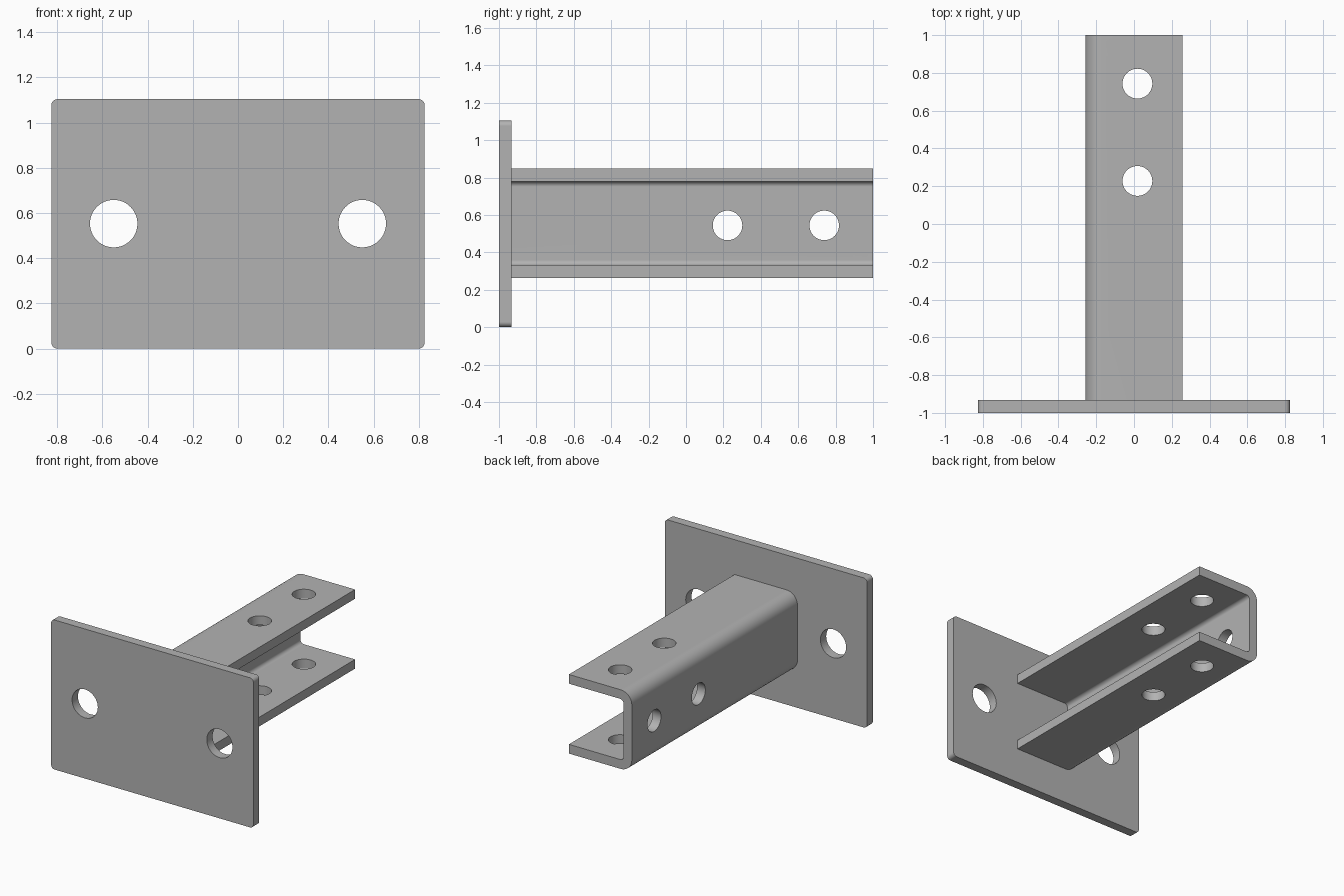
import bpy, bmesh, math
from mathutils import Vector

if "Cube" in bpy.data.objects:
    bpy.data.objects.remove(bpy.data.objects["Cube"], do_unlink=True)

steel = bpy.data.materials.new("grey_steel")
steel.use_nodes = True
grey = (0.45, 0.45, 0.45, 1)
steel.diffuse_color = grey
steel.node_tree.nodes["Principled BSDF"].inputs["Base Color"].default_value = grey


def rounded(corners, steps=8):
    """Outline from (x, z, radius) corners, with a true arc at each rounded one."""
    out = []
    for i, (x, z, r) in enumerate(corners):
        p = Vector((x, z))
        if r == 0:
            out.append(p)
            continue
        a = (Vector(corners[i - 1][:2]) - p).normalized()
        b = (Vector(corners[(i + 1) % len(corners)][:2]) - p).normalized()
        centre = p + (a + b) * r
        for k in range(steps + 1):
            t = k / steps * math.pi / 2
            out.append(centre - b * r * math.cos(t) - a * r * math.sin(t))
    return out


def extrude_profile(name, outline, y0, y1):
    bm = bmesh.new()
    face = bm.faces.new([bm.verts.new((p.x, y0, p.y)) for p in outline])
    new = bmesh.ops.extrude_face_region(bm, geom=[face])["geom"]
    verts = [g for g in new if isinstance(g, bmesh.types.BMVert)]
    bmesh.ops.translate(bm, verts=verts, vec=(0, y1 - y0, 0))
    bmesh.ops.recalc_face_normals(bm, faces=bm.faces)
    mesh = bpy.data.meshes.new(name)
    bm.to_mesh(mesh)
    bm.free()
    mesh.materials.append(steel)
    obj = bpy.data.objects.new(name, mesh)
    bpy.context.collection.objects.link(obj)
    return obj


def select_only(obj):
    bpy.ops.object.select_all(action='DESELECT')
    obj.select_set(True)
    bpy.context.view_layer.objects.active = obj


def drill(obj, location, radius, depth, rotation):
    bpy.ops.mesh.primitive_cylinder_add(vertices=48, radius=radius, depth=depth,
                                        location=location, rotation=rotation)
    cutter = bpy.context.object
    cutter.hide_render = True
    cutter.data.materials.append(steel)
    select_only(obj)
    mod = obj.modifiers.new("hole", 'BOOLEAN')
    mod.operation = 'DIFFERENCE'
    mod.solver = 'EXACT'
    mod.object = cutter
    bpy.ops.object.modifier_apply(modifier=mod.name)
    bpy.data.objects.remove(cutter, do_unlink=True)


def finish(obj):
    select_only(obj)
    bpy.ops.object.shade_smooth_by_angle(angle=math.radians(30))
    mod = obj.modifiers.new("flat_normals", 'WEIGHTED_NORMAL')
    mod.keep_sharp = True


quarter = math.pi / 2
thick = 0.068

# Mounting plate with rounded corners and two bolt holes
w, h, r = 0.826, 1.104, 0.028
plate = extrude_profile("mounting_plate", rounded(
    [(-w, 0, r), (w, 0, r), (w, h, r), (-w, h, r)]), -1, -1 + thick)
for side in (-1, 1):
    drill(plate, (side * 0.55, -1 + thick / 2, 0.553), 0.105, 0.3, (quarter, 0, 0))
finish(plate)

# Bent channel arm, web on the -x side and open toward +x
left, right, low, top = -0.258, 0.256, 0.263, 0.847
outer, inner = 0.09, 0.028
arm = extrude_profile("channel_arm", rounded([
    (right, low, 0), (right, low + thick, 0),
    (left + thick, low + thick, inner), (left + thick, top - thick, inner),
    (right, top - thick, 0), (right, top, 0),
    (left, top, outer), (left, low, outer)]), -1 + thick, 1)

# Holes through both flanges, then through the web
for y in (0.228, 0.743):
    drill(arm, (0.018, y, 0.55), 0.079, 1, (0, 0, 0))
for y in (0.222, 0.739):
    drill(arm, (left, y, 0.544), 0.079, 0.3, (0, quarter, 0))
finish(arm)
